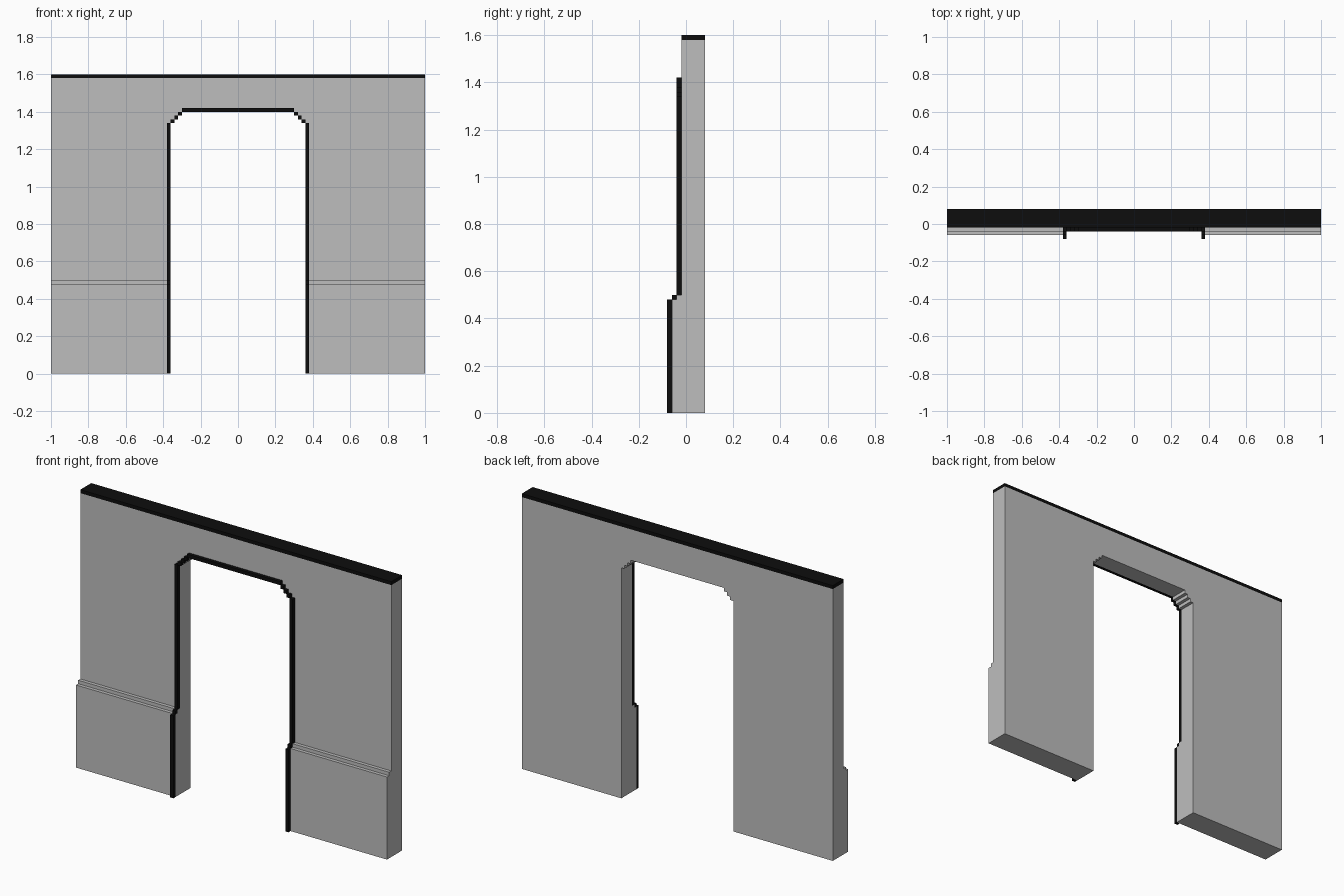
import bpy
import bmesh
from mathutils import Vector

cube = bpy.data.objects.get("Cube")
if cube:
    bpy.data.objects.remove(cube, do_unlink=True)

U = 0.02  # step size of the blocky style


def material(name, value):
    mat = bpy.data.materials.new(name)
    mat.use_nodes = True
    colour = (value, value, value, 1.0)
    mat.diffuse_color = colour
    bsdf = mat.node_tree.nodes["Principled BSDF"]
    bsdf.inputs["Base Color"].default_value = colour
    bsdf.inputs["Roughness"].default_value = 0.9
    return mat


grey = material("plaster grey", 0.515)
black = material("trim black", 0.004)


def finish(name, bm, mat):
    bmesh.ops.recalc_face_normals(bm, faces=bm.faces[:])
    mesh = bpy.data.meshes.new(name)
    bm.to_mesh(mesh)
    bm.free()
    mesh.materials.append(mat)
    obj = bpy.data.objects.new(name, mesh)
    bpy.context.collection.objects.link(obj)
    return obj


def prism(name, points, offset, mat):
    """Extrude a closed outline along an offset vector."""
    bm = bmesh.new()
    face = bm.faces.new([bm.verts.new(p) for p in points])
    ext = bmesh.ops.extrude_face_region(bm, geom=[face], use_keep_orig=True)
    moved = [g for g in ext["geom"] if isinstance(g, bmesh.types.BMVert)]
    bmesh.ops.translate(bm, verts=moved, vec=Vector(offset))
    return finish(name, bm, mat)


def add_box(bm, x, y, z):
    """Add a box spanning the given (low, high) ranges."""
    verts = bmesh.ops.create_cube(bm, size=1.0)["verts"]
    for v in verts:
        v.co = [r[0] if c < 0 else r[1] for c, r in zip(v.co, (x, y, z))]


# Wall with a stepped-corner doorway
arch = [(-0.36, 0.0), (-0.36, 1.34)]
for i in range(1, 4):
    x, z = -0.36 + i * U, 1.34 + i * U
    arch += [(x, z - U), (x, z)]
arch += [(-x, z) for x, z in reversed(arch)]
outline = [(-1, 0)] + arch + [(1, 0), (1, 1.58), (-1, 1.58)]
prism("wall", [(x, -0.02, z) for x, z in outline], (0, 0.10, 0), grey)

# Dark cap along the top
bm = bmesh.new()
add_box(bm, (-1, 1), (-0.02, 0.08), (1.58, 1.60))
finish("wall_cap", bm, black)

# Stepped lower panelling on each side of the doorway
panel = [(-0.02, 0), (-0.06, 0), (-0.06, 0.48), (-0.04, 0.48),
         (-0.04, 0.50), (-0.02, 0.50)]
for name, x in (("right_base_panel", -1), ("left_base_panel", 0.36)):
    prism(name, [(x, y, z) for y, z in panel], (0.64, 0, 0), grey)

# Dark doorway trim, following the panelling and the stepped corners
bm = bmesh.new()
for s in (-1, 1):
    def strip(a, y, z):
        add_box(bm, tuple(sorted((s * a, s * (a + U)))), (y, y + U), z)
    strip(0.36, -0.08, (0, 0.48))
    strip(0.36, -0.06, (0.48, 0.50))
    strip(0.36, -0.04, (0.50, 1.34))
    for i in range(3):
        strip(0.34 - i * U, -0.04, (1.34 + i * U, 1.36 + i * U))
add_box(bm, (-0.30, 0.30), (-0.04, -0.02), (1.40, 1.42))
finish("doorway_trim", bm, black)
